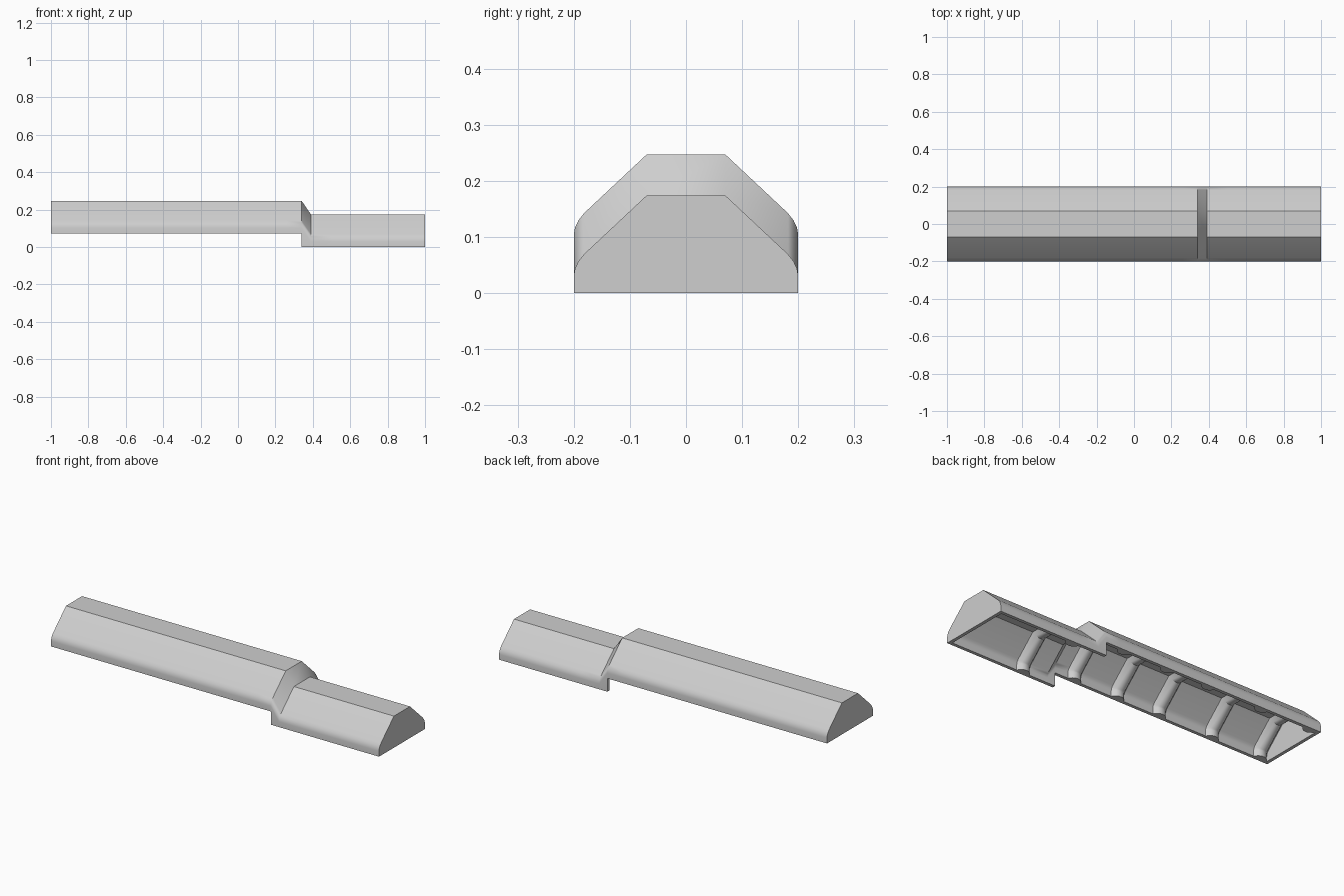
import bpy, bmesh, math

cube = bpy.data.objects.get("Cube")
if cube:
    bpy.data.objects.remove(cube, do_unlink=True)

# Light grey plastic
grey = bpy.data.materials.new("light_grey")
grey.use_nodes = True
colour = (0.62, 0.62, 0.62, 1)
grey.diffuse_color = colour
grey.node_tree.nodes["Principled BSDF"].inputs["Base Color"].default_value = colour

WALL = 0.018          # shell thickness
DROP = 0.073          # height of the raised section above the low one
STEP, STEP_END = 0.34, 0.39
RIBS = (0.54, 0.22, -0.05, -0.31, -0.64, -0.94)
BUMP = ((-0.04, 0), (-0.025, 0.018), (-0.01, 0.026),
        (0.01, 0.026), (0.025, 0.018), (0.04, 0))

# Half profile: y, z and the inward offset direction of each point
HALF = ((0.2, 0, 1, 0), (0.2, 0.03, 1, 0.15), (0.198, 0.043, 0.97, 0.25),
        (0.192, 0.056, 0.87, 0.5), (0.182, 0.069, 0.7, 0.72),
        (0.07, 0.174, 0.41, 1))


def ring(bm, x, base, floor, inset):
    """One open cross-section, running from the +y foot to the -y foot."""
    side = []
    for i, (y, z, ny, nz) in enumerate(HALF):
        height = floor if i == 0 else base + z - nz * inset
        side.append((y - ny * inset, height))
    points = side + [(-y, z) for y, z in reversed(side)]
    return [bm.verts.new((x, y, z)) for y, z in points]


# Stations along the length: x, profile base, foot height, wall thickness
stations = [(-1, DROP, DROP, WALL), (STEP, DROP, DROP, WALL),
            (STEP, DROP, 0, WALL), (STEP_END, 0, 0, WALL), (1, 0, 0, WALL)]
for rib in RIBS:
    base = DROP if rib < STEP else 0
    stations += [(rib + dx, base, base, WALL + rise) for dx, rise in BUMP]
stations.sort(key=lambda s: (s[0], -s[2]))

bm = bmesh.new()
outer, inner = [], []
for x, base, floor, thick in stations:
    outer.append(ring(bm, x, base, floor, 0))
    inside_x = max(-1 + WALL, min(1 - WALL, x))
    inner.append(ring(bm, inside_x, base, floor, thick))

# Outer skin, ribbed cavity and the foot rims joining them
for a in range(len(stations) - 1):
    b = a + 1
    for k in range(len(outer[a]) - 1):
        bm.faces.new((outer[a][k], outer[b][k], outer[b][k + 1], outer[a][k + 1]))
        bm.faces.new((inner[a][k], inner[a][k + 1], inner[b][k + 1], inner[b][k]))
    for k in (0, -1):
        bm.faces.new((outer[a][k], inner[a][k], inner[b][k], outer[b][k]))

# End walls
for e in (0, -1):
    bm.faces.new(outer[e])
    bm.faces.new(inner[e])
    bm.faces.new((outer[e][0], outer[e][-1], inner[e][-1], inner[e][0]))

bmesh.ops.remove_doubles(bm, verts=bm.verts[:], dist=0.0001)
bmesh.ops.recalc_face_normals(bm, faces=bm.faces[:])

mesh = bpy.data.meshes.new("stepped_cover")
bm.to_mesh(mesh)
bm.free()
mesh.materials.append(grey)
cover = bpy.data.objects.new("stepped_cover", mesh)
bpy.context.collection.objects.link(cover)

# Smooth the rounded shoulders, keep the ridges sharp
bpy.ops.object.select_all(action="DESELECT")
cover.select_set(True)
bpy.context.view_layer.objects.active = cover
bpy.ops.object.shade_smooth_by_angle(angle=math.radians(35))
